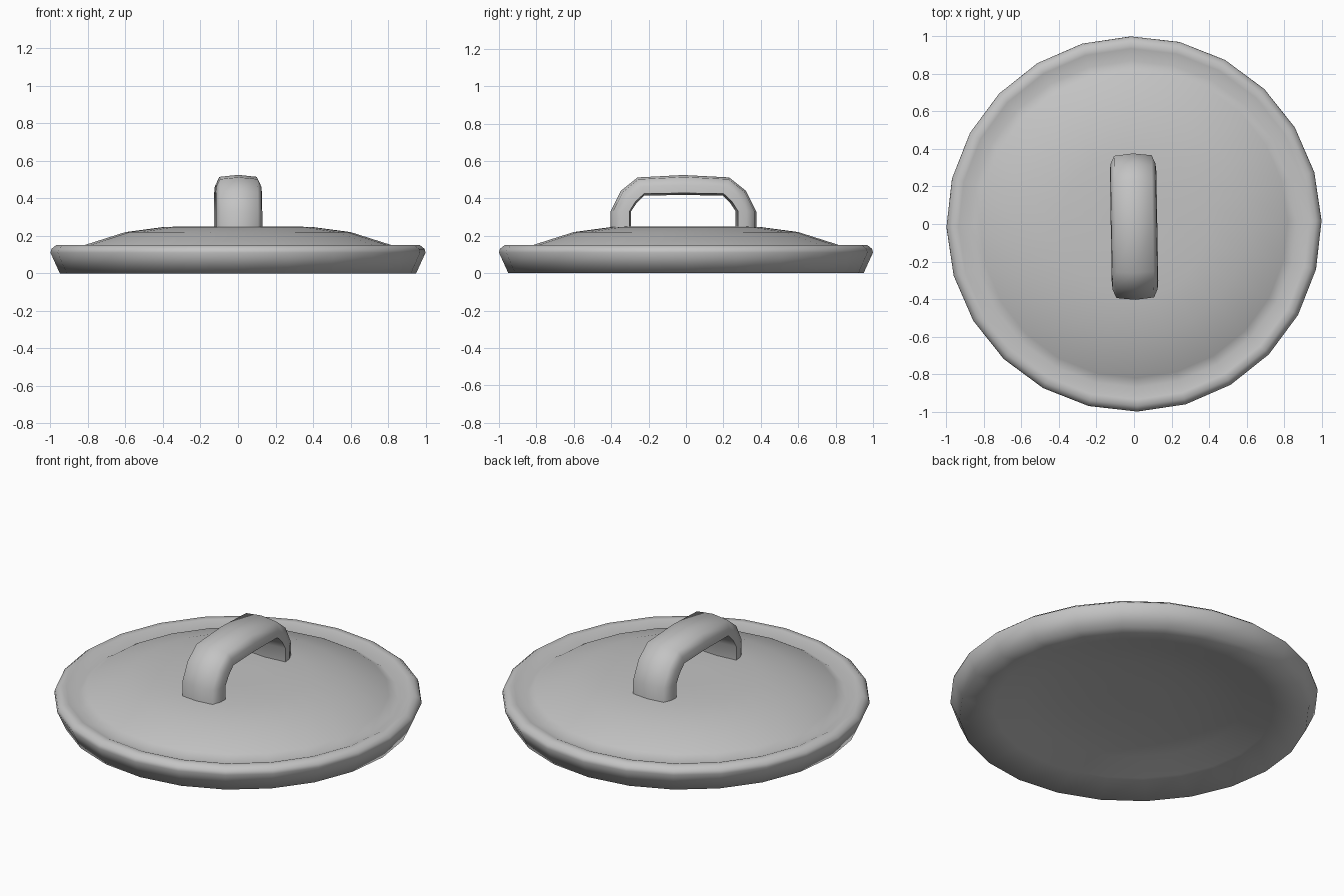
import bpy, bmesh, math
from mathutils import Matrix

if "Cube" in bpy.data.objects:
    bpy.data.objects.remove(bpy.data.objects["Cube"], do_unlink=True)

SIDES = 24
TURN = Matrix.Rotation(math.radians(1), 4, "Z")

grey = bpy.data.materials.new("lid grey")
grey.use_nodes = True
grey.diffuse_color = (0.55, 0.55, 0.55, 1)
grey.node_tree.nodes["Principled BSDF"].inputs["Base Color"].default_value = grey.diffuse_color


def loft(name, rings, angle):
    """Skin a list of closed rings, cap both ends and shade smooth."""
    bm = bmesh.new()
    loops = [[bm.verts.new(co) for co in ring] for ring in rings]
    for low, high in zip(loops, loops[1:]):
        for i in range(len(low)):
            j = (i + 1) % len(low)
            bm.faces.new((low[i], low[j], high[j], high[i]))
    bm.faces.new(loops[0])
    bm.faces.new(loops[-1])
    bmesh.ops.transform(bm, matrix=TURN, verts=bm.verts)
    bmesh.ops.recalc_face_normals(bm, faces=bm.faces)
    mesh = bpy.data.meshes.new(name)
    bm.to_mesh(mesh)
    bm.free()
    mesh.materials.append(grey)
    obj = bpy.data.objects.new(name, mesh)
    bpy.context.collection.objects.link(obj)
    bpy.ops.object.select_all(action="DESELECT")
    obj.select_set(True)
    bpy.context.view_layer.objects.active = obj
    bpy.ops.object.shade_smooth_by_angle(angle=math.radians(angle))
    return obj


def circle(radius, z):
    steps = [math.tau * i / SIDES for i in range(SIDES)]
    return [(radius * math.cos(a), radius * math.sin(a), z) for a in steps]


# Lid: gently hollowed underside, flared rim, groove and low dome
underside = [(0.15, 0.11), (0.39, 0.105), (0.6, 0.075), (0.76, 0.035)]
rim = [(0.95, 0), (1.0, 0.11), (0.995, 0.13), (0.97, 0.15), (0.935, 0.15)]
dome = [(0.87, 0.122), (0.82, 0.15), (0.6, 0.22), (0.39, 0.248), (0.15, 0.25)]
loft("lid", [circle(r, z) for r, z in underside + rim + dome], 85)

# Handle: wide strap bent into an arch, rounded outside and flat inside
outer = [(0.39, 0.2), (0.39, 0.33), (0.335, 0.44), (0.245, 0.512), (0, 0.525)]
inner = [(0.28, 0.2), (0.28, 0.33), (0.25, 0.375), (0.21, 0.415), (0, 0.418)]
half = [(0, 1), (0.1, 0.9), (0.12, 0.5), (0.124, 0.1), (0, 0)]
section = half + [(-x, t) for x, t in half[-2:0:-1]]


def strap_ring(out, inn, side):
    return [(x, side * (inn[0] + (out[0] - inn[0]) * t) - 0.014,
             inn[1] + (out[1] - inn[1]) * t) for x, t in section]


pairs = list(zip(outer, inner))
rings = [strap_ring(o, i, -1) for o, i in pairs]
rings += [strap_ring(o, i, 1) for o, i in pairs[-2::-1]]
loft("handle", rings, 85)
